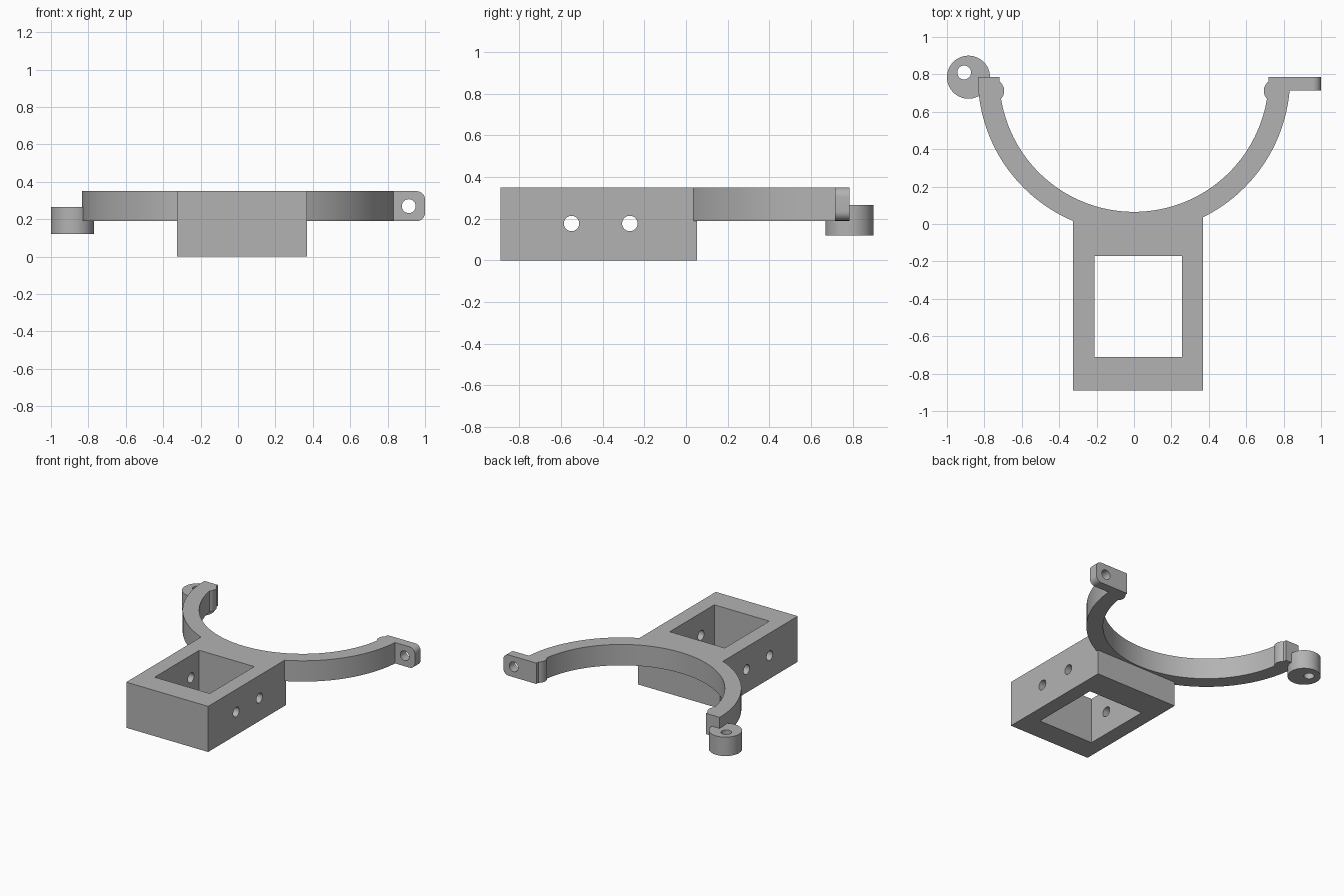
import bpy
import bmesh
from math import sin, cos, pi, radians
from mathutils import Vector

cube = bpy.data.objects.get("Cube")
if cube:
    bpy.data.objects.remove(cube, do_unlink=True)

grey = bpy.data.materials.new("plain grey")
grey.use_nodes = True
colour = (0.45, 0.45, 0.45, 1)
grey.diffuse_color = colour
grey.node_tree.nodes["Principled BSDF"].inputs["Base Color"].default_value = colour

AXES = {"x": lambda a, b, h: (h, a, b),
        "y": lambda a, b, h: (a, h, b),
        "z": lambda a, b, h: (a, b, h)}


def arc(cx, cy, r, start, end, n):
    angles = [radians(start + (end - start) * i / n) for i in range(n + 1)]
    return [(cx + r * cos(t), cy + r * sin(t)) for t in angles]


def prism(name, outline, low, high, axis="z"):
    """Extrude a flat outline along an axis."""
    bm = bmesh.new()
    place = AXES[axis]
    face = bm.faces.new([bm.verts.new(place(a, b, low)) for a, b in outline])
    out = bmesh.ops.extrude_face_region(bm, geom=[face])
    verts = [v for v in out["geom"] if isinstance(v, bmesh.types.BMVert)]
    bmesh.ops.translate(bm, verts=verts, vec=Vector(place(0, 0, high - low)))
    bmesh.ops.recalc_face_normals(bm, faces=bm.faces)
    mesh = bpy.data.meshes.new(name)
    bm.to_mesh(mesh)
    bm.free()
    mesh.materials.append(grey)
    obj = bpy.data.objects.new(name, mesh)
    bpy.context.collection.objects.link(obj)
    return obj


def rect(a0, a1, b0, b1):
    return [(a0, b0), (a1, b0), (a1, b1), (a0, b1)]


def disc(cx, cy, r, n=48):
    return arc(cx, cy, r, 0, 360, n)[:-1]


def combine(target, other, operation):
    """Apply a boolean and discard the second operand."""
    bpy.context.view_layer.objects.active = target
    mod = target.modifiers.new("combine", "BOOLEAN")
    mod.operation, mod.solver, mod.object = operation, "EXACT", other
    bpy.ops.object.modifier_apply(modifier=mod.name)
    bpy.data.objects.remove(other, do_unlink=True)


BOTTOM, TOP, CENTRE = 0.19, 0.35, 0.785

# Half-ring cradle
cradle = prism("cradle_bracket",
               arc(0, CENTRE, 0.835, 180, 360, 96) + arc(0, CENTRE, 0.72, 360, 180, 96),
               BOTTOM, TOP)

# Rounded inner lips at the arm tips
for side in (-1, 1):
    combine(cradle, prism("lip", disc(side * 0.755, 0.712, 0.061), BOTTOM, TOP), "UNION")

# Socket block
combine(cradle, prism("socket", rect(-0.325, 0.37, -0.89, 0.052), 0, TOP), "UNION")

# Flat tab with rounded outer corners on the left arm
r = 0.045
tab = ([(0.74, BOTTOM)] + arc(1 - r, BOTTOM + r, r, -90, 0, 10)
       + arc(1 - r, TOP - r, r, 0, 90, 10) + [(0.74, TOP)])
combine(cradle, prism("tab", tab, 0.715, CENTRE, "y"), "UNION")

# Round hinge boss on the right arm
combine(cradle, prism("boss", disc(-0.885, CENTRE, 0.115, 64), 0.12, 0.265), "UNION")

# Openings: square socket, side screw holes, tab hole, boss hole
cutters = [prism("socket_cut", rect(-0.21, 0.257, -0.71, -0.17), -1, 1),
           prism("tab_hole", disc(0.913, 0.27, 0.037), 0.6, 0.9, "y"),
           prism("boss_hole", disc(-0.908, 0.81, 0.037), 0, 0.5)]
cutters += [prism("screw_hole", disc(y, 0.177, 0.037), -0.6, 0.6, "x") for y in (-0.55, -0.27)]
for cutter in cutters:
    combine(cradle, cutter, "DIFFERENCE")

bpy.ops.object.select_all(action="DESELECT")
cradle.select_set(True)
bpy.context.view_layer.objects.active = cradle
bpy.ops.object.shade_smooth_by_angle(angle=radians(30))
